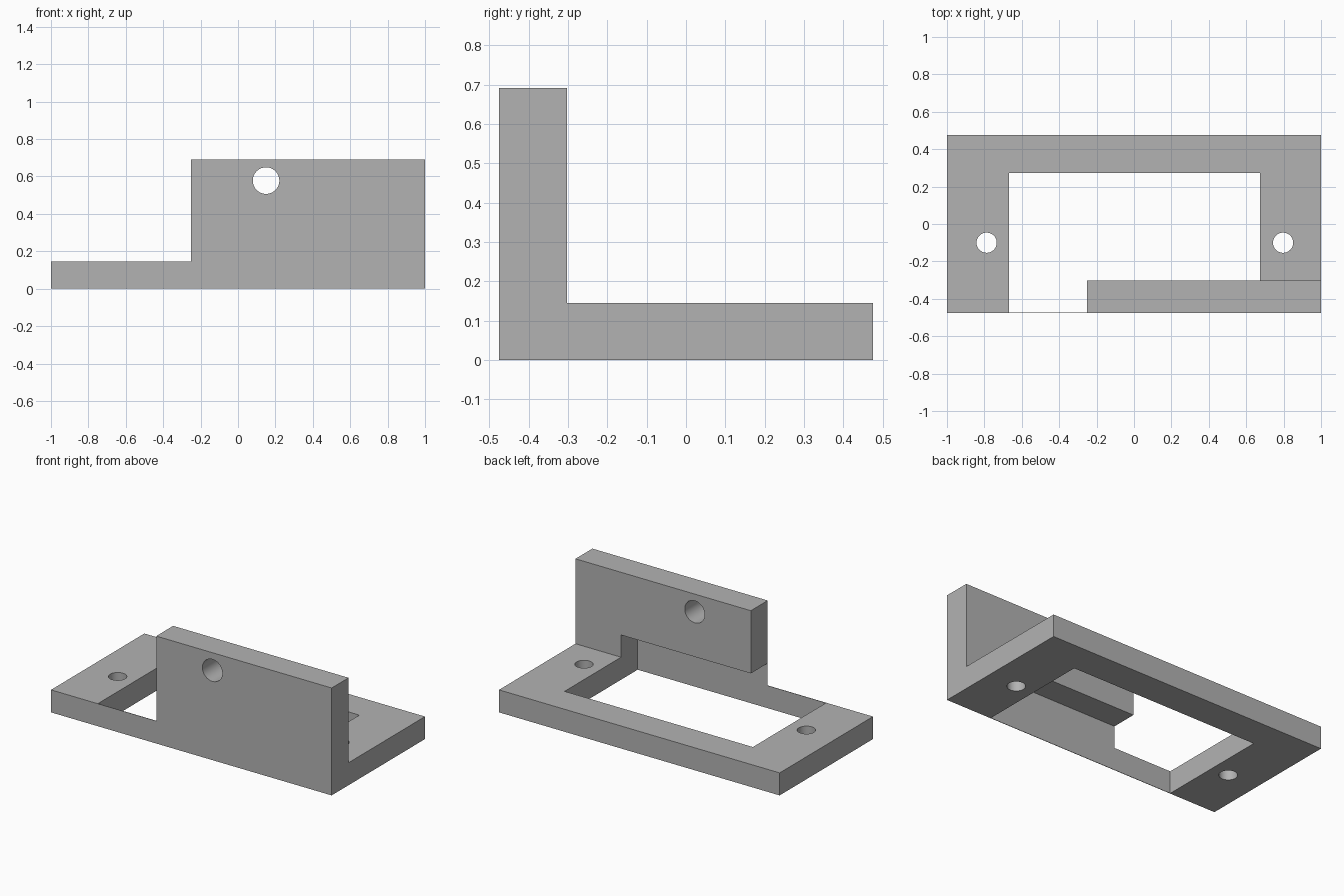
import bpy
import bmesh
from math import radians
from mathutils import Matrix, Vector

if "Cube" in bpy.data.objects:
    bpy.data.objects.remove(bpy.data.objects["Cube"])

grey = bpy.data.materials.new("plain grey")
grey.use_nodes = True
grey.diffuse_color = (0.45, 0.45, 0.45, 1)
grey.node_tree.nodes["Principled BSDF"].inputs["Base Color"].default_value = grey.diffuse_color

BASE_H, WALL_H, POCKET_H = 0.145, 0.692, 0.288
HALF_Y, WALL_BACK, WALL_END = 0.475, -0.303, -0.25
SKIN = 0.003


def add_object(name, bm):
    mesh = bpy.data.meshes.new(name)
    bm.to_mesh(mesh)
    bm.free()
    mesh.materials.append(grey)
    obj = bpy.data.objects.new(name, mesh)
    bpy.context.collection.objects.link(obj)
    return obj


def box(name, low, high):
    low, high = Vector(low), Vector(high)
    bm = bmesh.new()
    matrix = Matrix.Translation((low + high) / 2) @ Matrix.Diagonal((*(high - low), 1))
    bmesh.ops.create_cube(bm, size=1, matrix=matrix)
    return add_object(name, bm)


def drill(name, centre, radius, axis):
    bm = bmesh.new()
    turn = Matrix.Rotation(radians(90), 4, "X") if axis == "Y" else Matrix()
    bmesh.ops.create_cone(bm, cap_ends=True, segments=48, radius1=radius, radius2=radius,
                          depth=0.4, matrix=Matrix.Translation(centre) @ turn)
    return add_object(name, bm)


# L-shaped solid: side profile extruded along the full length
profile = [(-HALF_Y, 0), (HALF_Y, 0), (HALF_Y, BASE_H),
           (WALL_BACK, BASE_H), (WALL_BACK, WALL_H), (-HALF_Y, WALL_H)]
bm = bmesh.new()
face = bm.faces.new([bm.verts.new((-1, y, z)) for y, z in profile])
extruded = bmesh.ops.extrude_face_region(bm, geom=[face])["geom"]
bmesh.ops.translate(bm, vec=(2, 0, 0),
                    verts=[v for v in extruded if isinstance(v, bmesh.types.BMVert)])
bmesh.ops.recalc_face_normals(bm, faces=bm.faces)
bracket = add_object("mounting_bracket", bm)

# Cutters: shortened wall, central pocket behind a thin front skin, screw holes
cutters = [
    box("wall_end_cutter", (-1.2, -0.6, BASE_H), (WALL_END, 0.6, 1)),
    box("pocket_cutter", (-0.667, -HALF_Y + SKIN, -0.1), (0.675, 0.272, POCKET_H)),
    drill("right_hole_cutter", (-0.788, -0.1, 0.07), 0.054, "Z"),
    drill("left_hole_cutter", (0.797, -0.1, 0.07), 0.054, "Z"),
    drill("wall_hole_cutter", (0.15, -0.39, 0.578), 0.071, "Y"),
]

bpy.ops.object.select_all(action="DESELECT")
bpy.context.view_layer.objects.active = bracket
bracket.select_set(True)
for cutter in cutters:
    cutter.hide_render = True
    mod = bracket.modifiers.new(cutter.name, "BOOLEAN")
    mod.operation = "DIFFERENCE"
    mod.solver = "EXACT"
    mod.object = cutter
    bpy.ops.object.modifier_apply(modifier=mod.name)
    bpy.data.objects.remove(cutter)

# Round hole walls, crisp edges elsewhere
bpy.ops.object.shade_smooth_by_angle(angle=radians(30))
